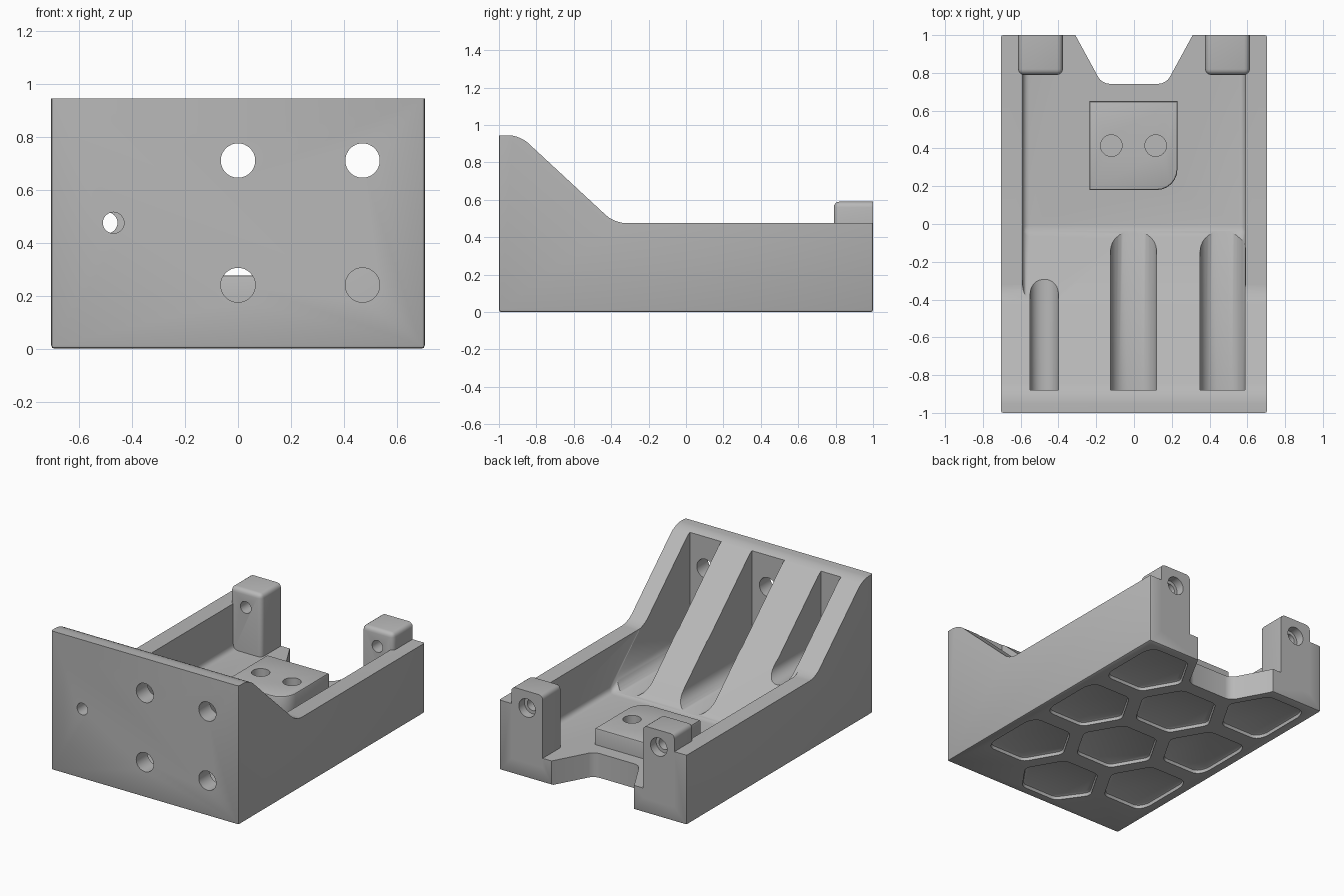
import bpy, bmesh, math
from mathutils import Vector

cube = bpy.data.objects.get("Cube")
if cube:
    bpy.data.objects.remove(cube)

W, FLOOR, RIM, TOP = 0.705, 0.165, 0.475, 0.945

grey = bpy.data.materials.new("plain grey")
grey.use_nodes = True
grey.diffuse_color = (0.48, 0.48, 0.48, 1)
bsdf = next(n for n in grey.node_tree.nodes if n.type == 'BSDF_PRINCIPLED')
bsdf.inputs["Base Color"].default_value = (0.48, 0.48, 0.48, 1)


def prism(name, pts, axis, lo, hi, *bevels):
    """Extrude a 2D profile along an axis; bevels are (rule, size, segments)."""
    def place(p, t):
        return {'x': (t, p[0], p[1]), 'y': (p[0], t, p[1]), 'z': (p[0], p[1], t)}[axis]
    bm = bmesh.new()
    face = bm.faces.new([bm.verts.new(place(p, lo)) for p in pts])
    ext = bmesh.ops.extrude_face_region(bm, geom=[face])
    step = Vector(place((0, 0), hi - lo))
    for v in ext['geom']:
        if isinstance(v, bmesh.types.BMVert):
            v.co += step
    for rule, size, seg in bevels:
        edges = [e for e in bm.edges
                 if rule((e.verts[0].co + e.verts[1].co) / 2,
                         (e.verts[1].co - e.verts[0].co).normalized())]
        bmesh.ops.bevel(bm, geom=edges, offset=size, segments=seg,
                        profile=0.5, affect='EDGES', clamp_overlap=True)
    bmesh.ops.recalc_face_normals(bm, faces=bm.faces)
    mesh = bpy.data.meshes.new(name)
    bm.to_mesh(mesh)
    bm.free()
    mesh.materials.append(grey)
    ob = bpy.data.objects.new(name, mesh)
    bpy.context.collection.objects.link(ob)
    return ob


def rect(a, b, c, d):
    return [(a, c), (b, c), (b, d), (a, d)]


def circle(x, y, r, n=32):
    return [(x + r * math.cos(k * math.tau / n), y + r * math.sin(k * math.tau / n))
            for k in range(n)]


def combine(target, tool, op='DIFFERENCE'):
    """Apply a boolean and discard the tool."""
    tool.hide_render = True
    mod = target.modifiers.new("join", 'BOOLEAN')
    mod.object, mod.operation, mod.solver = tool, op, 'EXACT'
    bpy.context.view_layer.update()
    deps = bpy.context.evaluated_depsgraph_get()
    mesh = bpy.data.meshes.new_from_object(target.evaluated_get(deps))
    target.modifiers.clear()
    target.data = mesh
    bpy.data.objects.remove(tool)


# Outer block with the sloping sides
def slope_edge(m, d):
    return abs(d.x) > 0.9 and m.z > 0.4 and -0.95 < m.y < 0


def outer_edge(m, d):
    return abs(d.z) > 0.99 or m.z < 0.001


body = prism("bracket_body",
             [(-1, 0), (1, 0), (1, RIM), (-0.382, RIM), (-0.889, TOP), (-1, TOP)],
             'x', -W, W, (slope_edge, 0.06, 5), (outer_edge, 0.012, 2))

# Open tray behind the slope, with filleted floor
tray = prism("tray_cutter",
             [(-0.04, FLOOR), (1.3, FLOOR), (1.3, 1.3), (-1.263, 1.3)],
             'x', -0.59, 0.59, (lambda m, d: m.z < 1 and m.y < 1.2, 0.035, 4))
combine(body, tray)

# Rounded channels between the ribs
for x0, x1, z, r in [(-0.55, -0.40, 0.40, 0.07), (-0.125, 0.12, 0.172, 0.09),
                     (0.35, 0.587, 0.172, 0.09)]:
    channel = prism("channel_cutter", rect(x0, x1, z, 1.3), 'y', -0.88, 0.1,
                    (lambda m, d: abs(d.y) > 0.9 and m.z < 1, r, 6))
    combine(body, channel)

# Rear posts on both sides
for s in (-1, 1):
    xs = sorted((s * 0.377, s * 0.613))
    post = prism("rear_post", rect(xs[0], xs[1], 0.79, 1.2), 'z', 0.1, 0.59,
                 (lambda m, d: m.z > 0.12 and m.y < 1.1, 0.03, 4))
    combine(body, post, 'UNION')
combine(body, prism("back_trim_cutter", rect(-2, 2, 1, 1.5), 'z', -1, 2))

# Mounting pad with one large rounded corner
pad = prism("mounting_pad", rect(-0.235, 0.23, 0.18, 0.65), 'z', 0.1, 0.277,
            (lambda m, d: abs(d.z) > 0.9 and m.x > 0 and m.y < 0.3, 0.11, 6),
            (lambda m, d: m.z > 0.27, 0.01, 2))
combine(body, pad, 'UNION')
for x in (-0.12, 0.115):
    combine(body, prism("pad_hole_cutter", circle(x, 0.415, 0.057), 'z', 0.1, 0.5))

# Tapered notch in the back edge
notch = prism("notch_cutter", [(-0.17, 0.742), (0.17, 0.742), (0.365, 1.1), (-0.365, 1.1)],
              'z', -0.5, 0.9,
              (lambda m, d: abs(d.z) > 0.9 and m.y < 0.8, 0.04, 4))
combine(body, notch)

# Bolt holes through the front plate
for x, z, r in [(0, 0.71, 0.065), (0.47, 0.71, 0.065), (0, 0.24, 0.065),
                (0.47, 0.24, 0.065), (-0.47, 0.475, 0.04)]:
    combine(body, prism("bolt_hole_cutter", circle(x, z, r), 'y', -1.2, -0.8))

# Counterbored holes through the posts
for s in (-1, 1):
    for r, y in ((0.04, 0.7), (0.062, 0.94)):
        combine(body, prism("post_hole_cutter", circle(s * 0.495, 0.475, r), 'y', y, 1.2))


# Honeycomb pockets underneath, cropped near the long edges
def cell(cx, cy, r=0.27, crop=0.17):
    s = (cx > 0) - (cx < 0)
    h = (r - crop) * math.sqrt(3)
    pts = []
    for k in range(6):
        if s and k == (0 if s > 0 else 3):
            pts += [(cx + s * crop, cy - s * h), (cx + s * crop, cy + s * h)]
        else:
            a = k * math.pi / 3
            pts.append((cx + r * math.cos(a), max(-0.94, cy + r * math.sin(a))))
    return pts


for col in (-1, 0, 1):
    for row in range(3):
        y = (0.70 if col else 0.41) - 0.58 * row
        pocket = prism("pocket_cutter", cell(col * 0.47, y), 'z', -0.1, 0.025,
                       (lambda m, d: abs(d.z) > 0.9, 0.03, 3),
                       (lambda m, d: m.z > 0.02, 0.018, 2))
        combine(body, pocket)

# Smooth fillets, crisp corners
bpy.ops.object.select_all(action='DESELECT')
body.select_set(True)
bpy.context.view_layer.objects.active = body
bpy.ops.object.shade_smooth_by_angle(angle=math.radians(32))
